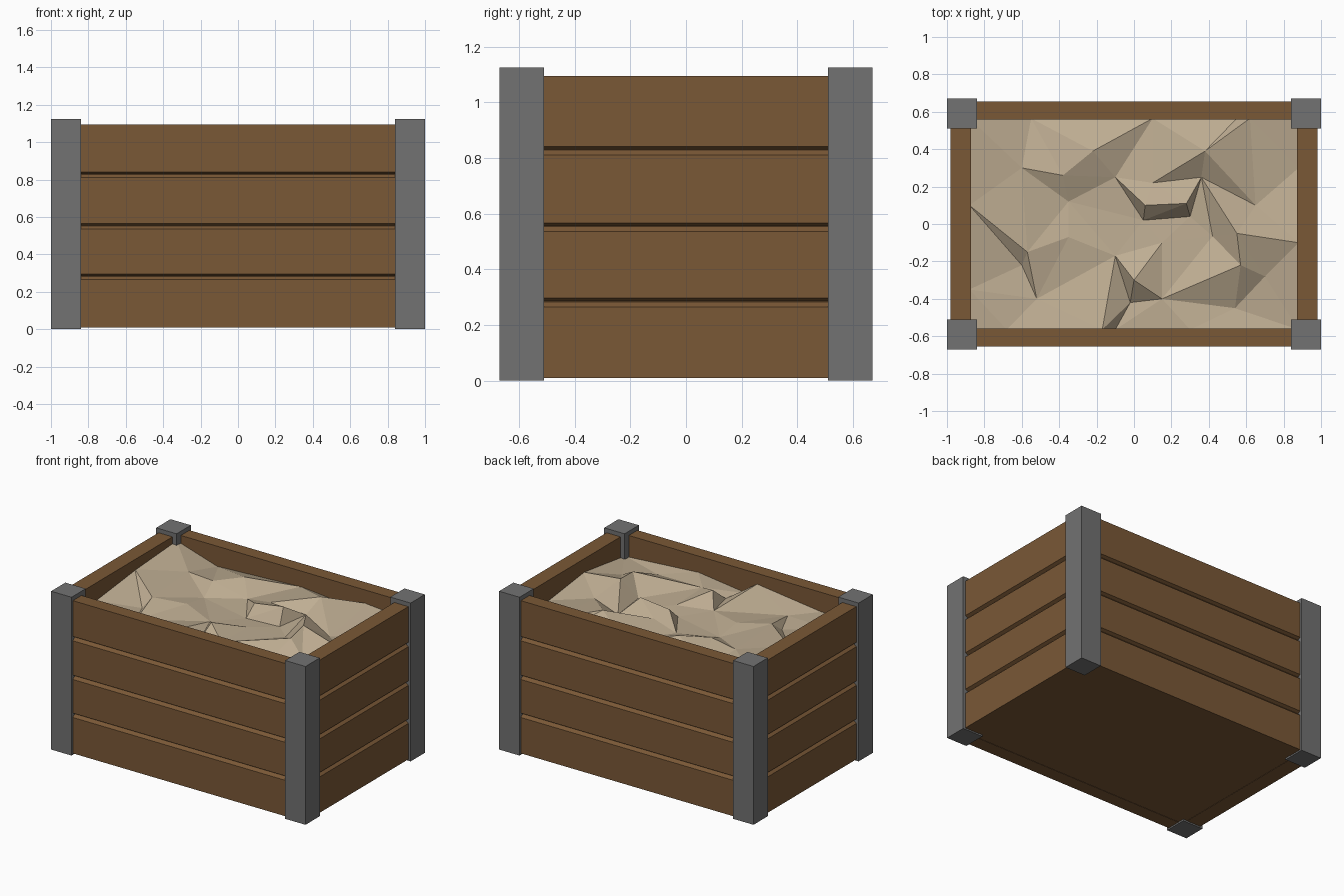
import bpy
from mathutils import Vector, geometry

if "Cube" in bpy.data.objects:
    bpy.data.objects.remove(bpy.data.objects["Cube"])


def material(name, rgb):
    m = bpy.data.materials.new(name)
    m.diffuse_color = (*rgb, 1)
    m.use_nodes = True
    m.node_tree.nodes["Principled BSDF"].inputs["Base Color"].default_value = m.diffuse_color
    return m


WOOD = material("wood", (0.195, 0.098, 0.037))
IRON = material("iron", (0.168, 0.168, 0.168))
SAND = material("sand", (0.52, 0.42, 0.29))


def make(name, verts, faces, mat):
    me = bpy.data.meshes.new(name)
    me.from_pydata(verts, [], faces)
    ob = bpy.data.objects.new(name, me)
    me.materials.append(mat)
    bpy.context.collection.objects.link(ob)
    return ob


def box(name, lo, hi, mat):
    v = [(x, y, z) for x in (lo[0], hi[0]) for y in (lo[1], hi[1]) for z in (lo[2], hi[2])]
    f = [(0, 1, 3, 2), (4, 6, 7, 5), (0, 4, 5, 1), (2, 3, 7, 6), (0, 2, 6, 4), (1, 5, 7, 3)]
    return make(name, v, f, mat)


def wall(name, axis, side, inner, outer, half):
    """Plank wall: grooved outer profile extruded along the wall."""
    prof = [(inner, 0.01), (outer, 0.01)]
    for z in (0.265, 0.535, 0.81):
        prof += [(outer, z), (outer - 0.022, z + 0.018), (outer - 0.022, z + 0.02), (outer, z + 0.031)]
    prof += [(outer, 1.095), (inner, 1.095)]
    n = len(prof)
    verts = []
    for t in (-half, half):
        for d, z in prof:
            verts.append((side * d, t, z) if axis == "x" else (t, side * d, z))
    faces = [(i, (i + 1) % n, (i + 1) % n + n, i + n) for i in range(n)]
    faces += [tuple(range(n))[::-1], tuple(range(n, 2 * n))]
    # keep normals outward on mirrored sides
    if (axis == "y") != (side < 0):
        faces = [f[::-1] for f in faces]
    if axis == "x":
        faces = [f[::-1] for f in faces]
    else:
        faces = [f[::-1] for f in faces]
    return make(name, verts, faces, WOOD)


# Corner posts
for sx, nx in ((-1, "left"), (1, "right")):
    for sy, ny in ((-1, "front"), (1, "back")):
        xs, ys = sorted((sx * 0.84, sx)), sorted((sy * 0.51, sy * 0.67))
        box(f"{ny}_{nx}_post", (xs[0], ys[0], 0), (xs[1], ys[1], 1.125), IRON)

# Plank walls
for s, n in ((-1, "left"), (1, "right")):
    wall(n + "_wall", "x", s, 0.872, 0.982, 0.56)
for s, n in ((-1, "front"), (1, "back")):
    wall(n + "_wall", "y", s, 0.558, 0.655, 0.87)

# Floor
box("floor", (-0.88, -0.565, 0.012), (0.88, 0.565, 0.06), WOOD)

# Sand heap: faceted surface over hand-placed height points
X, Y = 0.88, 0.565
heights = [
    # rim
    (-X, -Y, .95), (-.68, -Y, .957), (-.17, -Y, 1.02), (-.1, -Y, .93), (.3, -Y, .98),
    (X, -Y, .94), (X, -.1, 1.0), (X, .3, .95), (X, Y, .98),
    (.62, Y, 1.0), (.55, Y, .94), (.1, Y, .98), (-.55, Y, .95), (-X, Y, 1.05),
    (-X, .1, 1.02), (-X, -.35, .97),
    # central cliff: crest then foot
    (.06, .1, 1.03), (.28, .11, 1.06), (.55, -.05, 1.06),
    (.05, .02, .95), (.3, .04, .95), (.42, -.065, .95),
    # ridge towards the back edge
    (.38, .39, 1.05), (.36, .25, .97), (.1, .22, 1.0), (.65, .1, .95),
    # front right hump
    (.57, -.22, 1.04), (.15, -.4, .97), (.54, -.45, .94), (.7, -.28, .96),
    # front gully
    (0, -.3, 1.03), (-.02, -.42, .93), (-.1, -.17, .96), (.15, -.1, .96),
    # back left outcrop
    (-.38, .26, 1.01), (-.22, .39, 1.03), (-.35, .12, .95), (-.6, .3, 1.0),
    (-.1, .25, .96),
    # left outcrop
    (-.57, -.15, 1.0), (-.35, -.07, .98), (-.52, -.4, .95), (-.6, -.22, .94),
]
pts = [Vector(p[:2]) for p in heights]
co, _, tris, orig, _, _ = geometry.delaunay_2d_cdt(pts, [], [], 0, 1e-5)
verts = [(c.x, c.y, heights[o[0]][2]) for c, o in zip(co, orig)]
make("sand", verts, [tuple(t) for t in tris], SAND)

# Consistent outward normals on the walls
import bmesh
for ob in bpy.context.collection.objects:
    if ob.name.endswith("_wall"):
        bm = bmesh.new()
        bm.from_mesh(ob.data)
        bmesh.ops.recalc_face_normals(bm, faces=bm.faces)
        bm.to_mesh(ob.data)
        bm.free()
